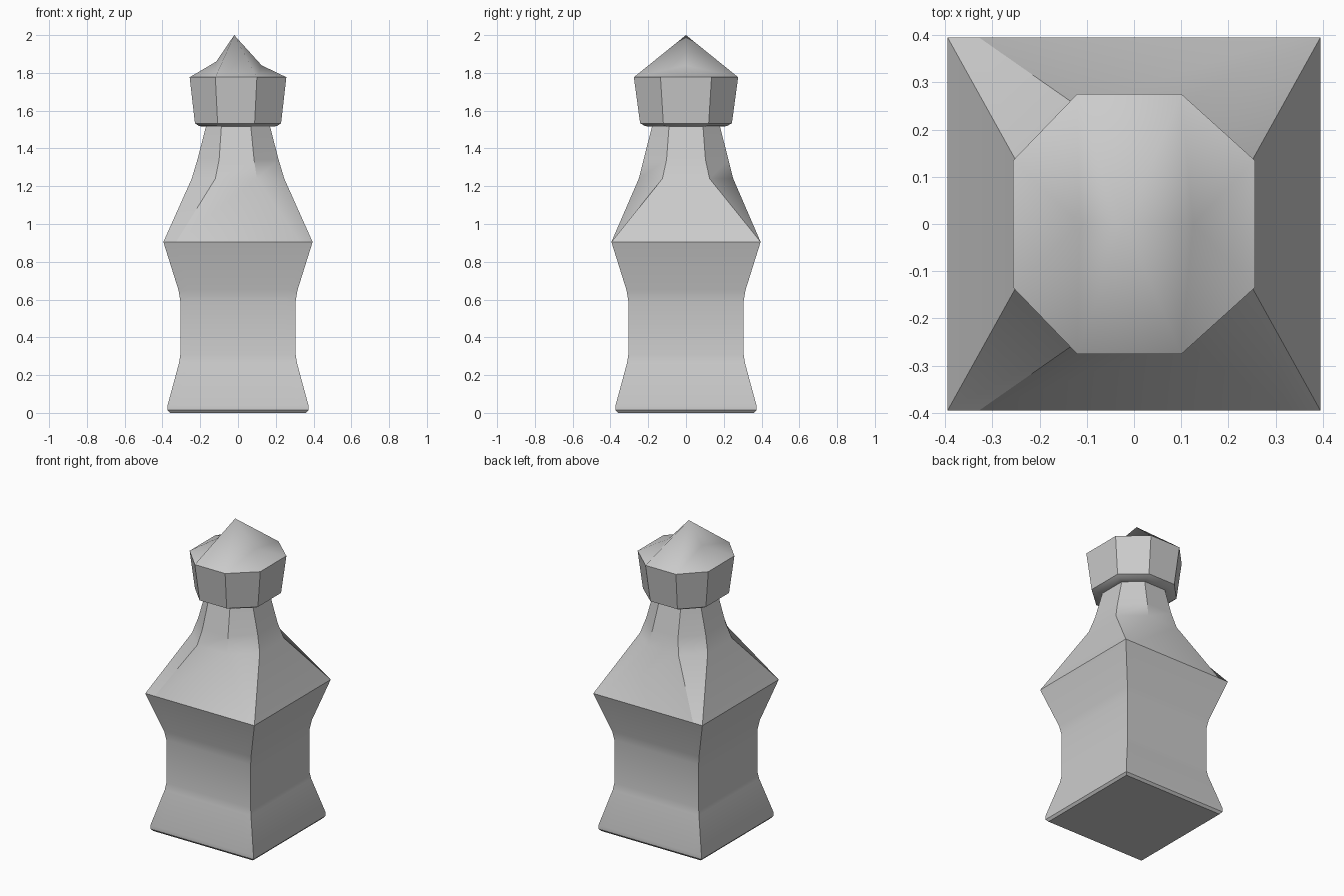
import bpy, math

if "Cube" in bpy.data.objects:
    bpy.data.objects.remove(bpy.data.objects["Cube"])


def make(name, verts, faces, angle):
    mesh = bpy.data.meshes.new(name)
    mesh.from_pydata(verts, [], faces)
    obj = bpy.data.objects.new(name, mesh)
    bpy.context.collection.objects.link(obj)
    bpy.ops.object.select_all(action='DESELECT')
    obj.select_set(True)
    bpy.context.view_layer.objects.active = obj
    bpy.ops.object.shade_smooth_by_angle(angle=math.radians(angle))
    return obj


def octagon(z, hx, hy, left, right, yc):
    # counter-clockwise from the front-left corner
    return [(left, -hy, z), (right, -hy, z), (hx, -yc, z), (hx, yc, z),
            (right, hy, z), (left, hy, z), (-hx, yc, z), (-hx, -yc, z)]


def square(z, h):
    return octagon(z, h, h, -0.83 * h, 0.83 * h, h)


def loft(name, rings, angle, cap_bottom=False):
    verts = [v for r in rings for v in r]
    faces = []
    for k in range(len(rings) - 1):
        for i in range(8):
            j = (i + 1) % 8
            faces.append((8*k + i, 8*k + j, 8*k + 8 + j, 8*k + 8 + i))
    if cap_bottom:
        faces.append(tuple(range(7, -1, -1)))
    return make(name, verts, faces, angle)


# Square waisted base
profile = [(0, 0.36), (0.015, 0.373), (0.04, 0.373), (0.265, 0.312), (0.31, 0.305),
           (0.59, 0.305), (0.65, 0.315), (0.905, 0.395)]
loft("base", [square(z, h) for z, h in profile], 30, True)

# Shoulder blending from square to octagonal neck
shoulder = [square(0.905, 0.395),
            octagon(1.24, 0.245, 0.25, -0.12, 0.10, 0.125),
            octagon(1.34, 0.215, 0.225, -0.10, 0.085, 0.103),
            octagon(1.515, 0.17, 0.18, -0.088, 0.068, 0.09)]
loft("shoulder", shoulder, 32)

# Flared octagonal head
head = [octagon(1.515, 0.17, 0.18, -0.088, 0.068, 0.09),
        octagon(1.518, 0.205, 0.215, -0.10, 0.08, 0.11),
        octagon(1.533, 0.228, 0.243, -0.108, 0.088, 0.12)]
rim = octagon(1.777, 0.256, 0.276, -0.12, 0.10, 0.135)
loft("head", head + [rim], 35)

# Pointed crown: apex between two lower shoulder points
L, A, R = 8, 9, 10
points = rim + [(-0.115, 0, 1.86), (-0.02, 0, 2.0), (0.125, 0, 1.84)]
faces = [(0, 1, A), (1, R, A), (1, 2, R), (2, 3, R), (3, 4, R), (4, A, R),
         (4, 5, A), (5, L, A), (5, 6, L), (6, 7, L), (7, 0, L), (0, A, L)]
make("crown", points, faces, 90)
